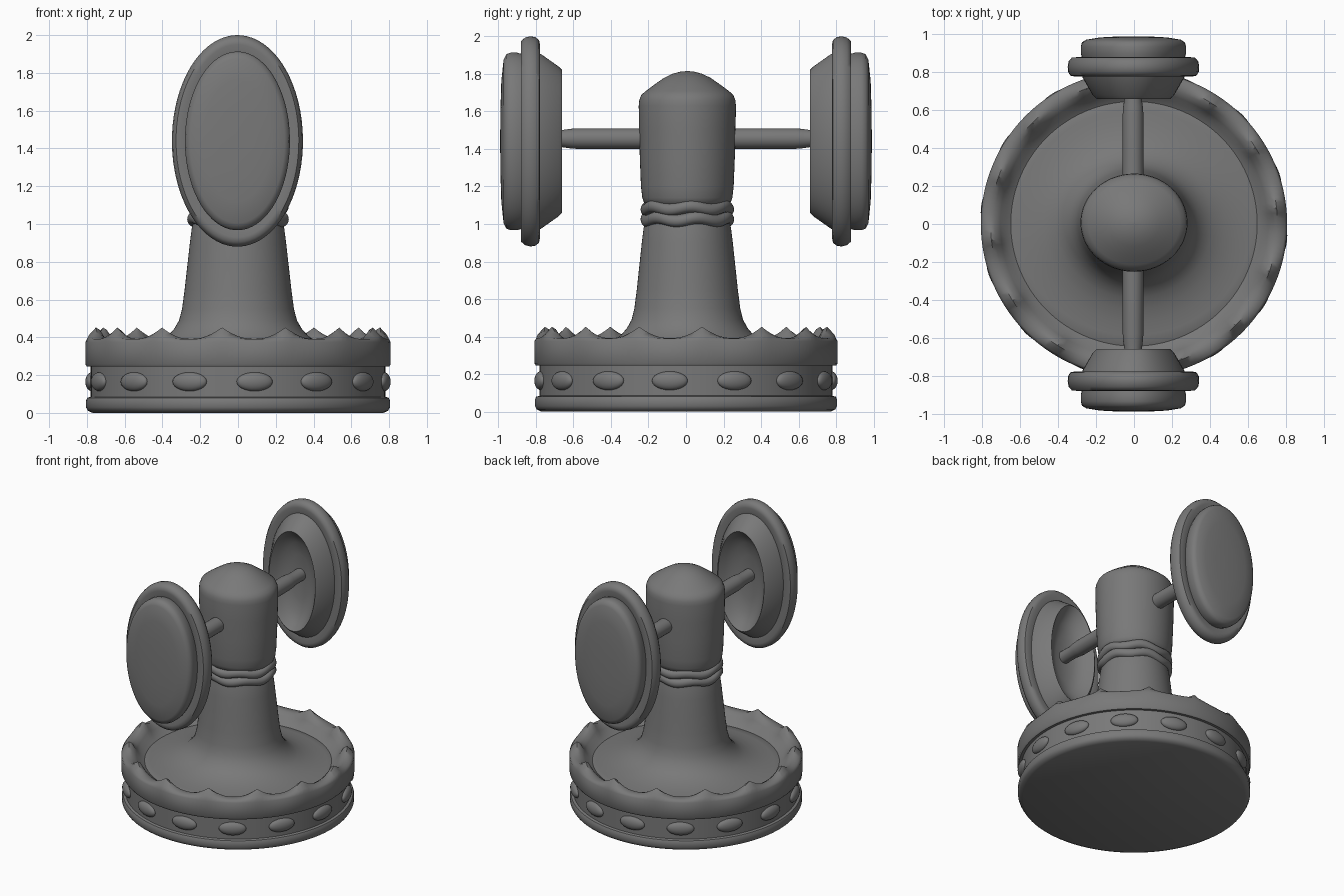
import bpy, bmesh, math
from mathutils import Vector

if "Cube" in bpy.data.objects:
    bpy.data.objects.remove(bpy.data.objects["Cube"], do_unlink=True)

GREY = (0.19, 0.19, 0.19, 1)
grey = bpy.data.materials.new("stone_grey")
grey.use_nodes = True
grey.diffuse_color = GREY
grey.node_tree.nodes["Principled BSDF"].inputs["Base Color"].default_value = GREY

COUNT = 14                      # jewels and crown points
STEP = math.tau / COUNT
START = math.radians(-90 + 6.5)  # angle of the first jewel


def finish(bm, name, angle=40):
    bmesh.ops.recalc_face_normals(bm, faces=bm.faces)
    mesh = bpy.data.meshes.new(name)
    bm.to_mesh(mesh)
    bm.free()
    mesh.materials.append(grey)
    obj = bpy.data.objects.new(name, mesh)
    bpy.context.collection.objects.link(obj)
    bpy.ops.object.select_all(action="DESELECT")
    obj.select_set(True)
    bpy.context.view_layer.objects.active = obj
    bpy.ops.object.shade_smooth_by_angle(angle=math.radians(angle))
    return obj


def lathe(name, profile, segs=64, place=lambda p: p, lift=lambda i, a: 0, angle=40):
    """Skin elliptical rings (radius x, radius y, height) and cap both ends."""
    bm = bmesh.new()
    rings = []
    for i, (rx, ry, h) in enumerate(profile):
        angles = [START + math.tau * k / segs for k in range(segs)]
        rings.append([bm.verts.new(place(Vector((rx * math.cos(a), ry * math.sin(a),
                                                 h + lift(i, a))))) for a in angles])
    for low, high in zip(rings, rings[1:]):
        for k in range(segs):
            n = (k + 1) % segs
            bm.faces.new((low[k], low[n], high[n], high[k]))
    bm.faces.new(rings[0])
    bm.faces.new(rings[-1])
    return finish(bm, name, angle)


def round_profile(points, sx=1.0, sy=1.0):
    return [(r * sx, r * sy, z) for r, z in points]


# Base drum with a recessed band
lathe("base_drum", round_profile([
    (0.77, 0), (0.795, 0.012), (0.805, 0.03), (0.805, 0.065), (0.798, 0.08),
    (0.78, 0.085), (0.78, 0.25), (0.7, 0.25)]), 112)

# Crown rim: scalloped crest whose points fall between the jewels
CREST = {4: 0.35, 5: 1.0, 6: 0.85, 7: 0.3}


def scallop(i, a):
    wave = abs(math.cos((a - START) * COUNT / 2 + math.pi / 2))
    wave = abs(math.sin((a - START + STEP / 2) * COUNT / 2)) if wave < 2 else 0
    return 0.06 * CREST.get(i, 0) * (1 - wave) ** 1.2


lathe("crown_rim", round_profile([
    (0.7, 0.245), (0.8, 0.245), (0.808, 0.258), (0.808, 0.375), (0.795, 0.39),
    (0.757, 0.392), (0.735, 0.388), (0.705, 0.37), (0.675, 0.335), (0.64, 0.318),
    (0.6, 0.29)]), 168, lift=scallop, angle=50)

# Jewels around the recessed band
for k in range(COUNT):
    a = START + k * STEP
    bm = bmesh.new()
    bmesh.ops.create_uvsphere(bm, u_segments=20, v_segments=12, radius=1)
    jewel = finish(bm, f"jewel_{k + 1}", 60)
    jewel.scale = (0.034, 0.096, 0.05)
    jewel.rotation_euler.z = a
    jewel.location = (0.778 * math.cos(a), 0.778 * math.sin(a), 0.165)


# Column: flared stem, wavy collar rings and domed head, slightly oval
def shift(p):
    return p + Vector((0, 0.007, 0))


lathe("flared_stem", round_profile([
    (0.69, 0.3), (0.66, 0.32), (0.6, 0.325), (0.53, 0.335), (0.46, 0.352),
    (0.4, 0.378), (0.36, 0.405), (0.325, 0.445), (0.3, 0.49), (0.285, 0.55),
    (0.272, 0.65), (0.258, 0.78), (0.245, 0.9), (0.235, 0.98), (0.225, 1.02),
    (0.222, 1.13)], 1.04, 0.99), place=shift)

for n, z in enumerate((1.025, 1.085)):
    ring = [(0.215, z - 0.035)] + [
        (0.222 + 0.027 * math.cos(t), z + 0.032 * math.sin(t))
        for t in [math.radians(-80 + 20 * j) for j in range(9)]] + [(0.215, z + 0.035)]
    lathe(f"collar_ring_{n + 1}", round_profile(ring, 1.08, 1.0), 80, shift,
          lambda i, a, n=n: 0.009 * math.sin(6 * a + n))

lathe("domed_head", round_profile([
    (0.215, 1.1), (0.23, 1.112), (0.24, 1.14), (0.247, 1.2), (0.253, 1.35),
    (0.257, 1.5), (0.259, 1.63), (0.256, 1.66), (0.245, 1.688), (0.222, 1.708),
    (0.175, 1.743), (0.125, 1.778), (0.08, 1.8), (0.04, 1.811), (0.002, 1.815)],
    1.09, 1.0), place=shift)


# Oval end discs and their arms, mirrored front and back
def mount(side, x, z):
    return lambda p: Vector((p.x + x, side * p.z, z + p.y))


DISC = [  # recessed back, sloped collar, rounded flange, domed face
    (0.02, 0.04, 0.76), (0.08, 0.17, 0.755), (0.13, 0.27, 0.735), (0.165, 0.335, 0.7),
    (0.195, 0.38, 0.66), (0.215, 0.4, 0.68), (0.268, 0.465, 0.772), (0.272, 0.47, 0.785),
    (0.31, 0.515, 0.778), (0.333, 0.54, 0.783), (0.345, 0.556, 0.803), (0.347, 0.56, 0.83),
    (0.342, 0.553, 0.858), (0.325, 0.535, 0.878), (0.3, 0.51, 0.88), (0.27, 0.465, 0.872),
    (0.278, 0.473, 0.9), (0.278, 0.473, 0.935), (0.272, 0.464, 0.958), (0.25, 0.435, 0.972),
    (0.18, 0.32, 0.984), (0.09, 0.16, 0.989), (0.004, 0.008, 0.99)]
ARM = [(0.055, 0.15), (0.055, 0.58), (0.052, 0.62), (0.046, 0.66), (0.046, 0.77)]

for label, side in (("front", -1), ("back", 1)):
    lathe(f"{label}_disc", DISC, 72, mount(side, -0.003, 1.44), angle=45)
    lathe(f"{label}_arm", round_profile(ARM), 24, mount(side, -0.005, 1.455))
